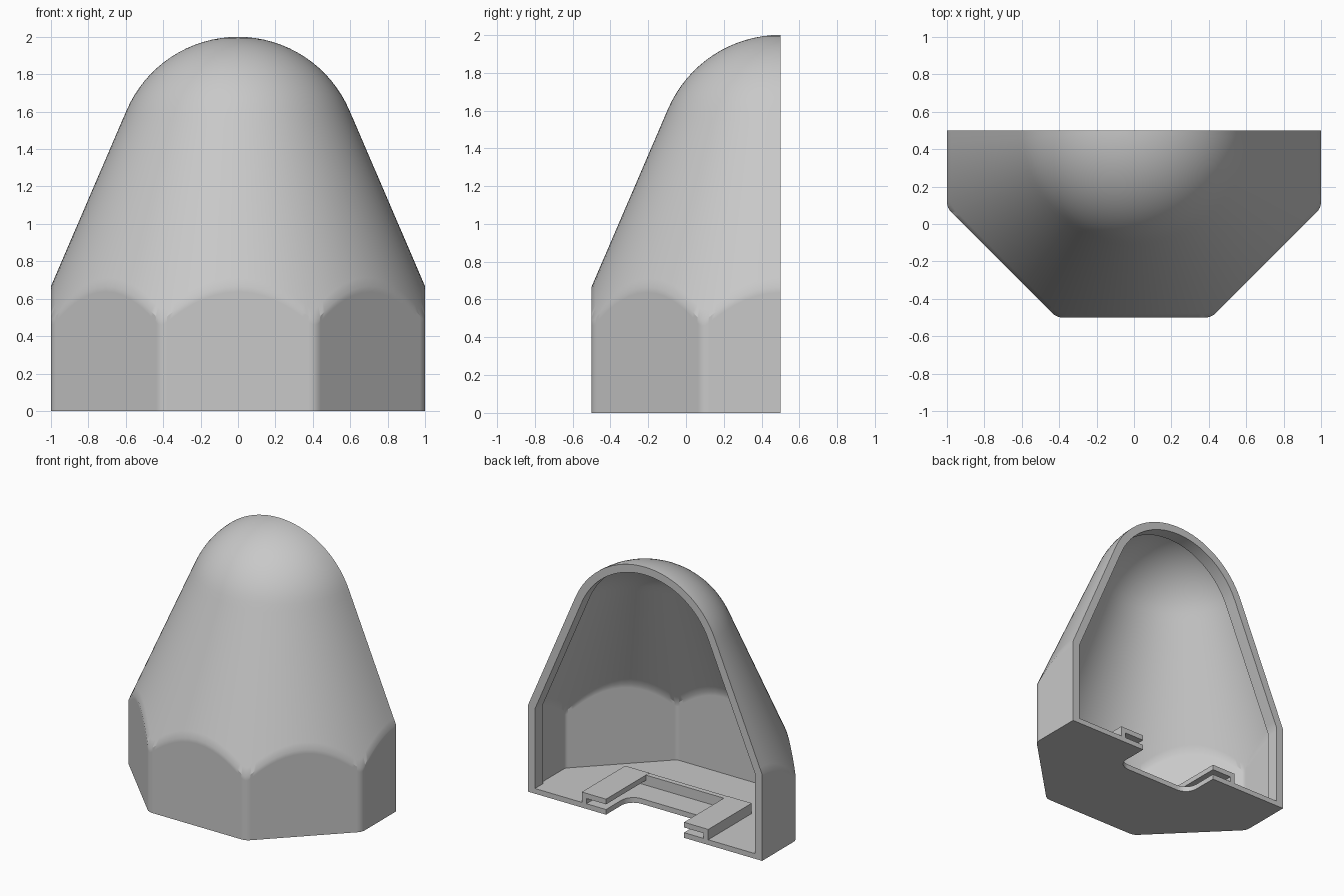
import bpy, bmesh
from math import pi, sin, cos, tan, atan2, asin, sqrt, radians

cube = bpy.data.objects.get("Cube")
if cube:
    bpy.data.objects.remove(cube)

AXIS_Y = 0.5              # the half shell is turned around this axis
WALL, LIP = 0.04, 0.06    # wall and rim thickness
FLOOR = 0.04
NX, NZ = 0.919, 0.395     # normal of the cone slope
DOME_Z, DOME_R = 1.352, 0.648
EIGHTH = pi / 8

grey = bpy.data.materials.new("plain_grey")
grey.use_nodes = True
grey.diffuse_color = (0.58, 0.58, 0.58, 1)
grey.node_tree.nodes["Principled BSDF"].inputs["Base Color"].default_value = grey.diffuse_color


def finish(name, bm):
    bmesh.ops.remove_doubles(bm, verts=bm.verts, dist=1e-5)
    bmesh.ops.recalc_face_normals(bm, faces=bm.faces)
    mesh = bpy.data.meshes.new(name)
    bm.to_mesh(mesh)
    bm.free()
    mesh.materials.append(grey)
    obj = bpy.data.objects.new(name, mesh)
    bpy.context.collection.objects.link(obj)
    bpy.ops.object.select_all(action='DESELECT')
    obj.select_set(True)
    bpy.context.view_layer.objects.active = obj
    bpy.ops.object.shade_smooth_by_angle(angle=radians(30))
    return obj


def octagon(t):
    """Half of a round-cornered octagon, inset by t, as (angle, radius) pairs."""
    fillet = 0.08 - t
    d = (1 - 0.08) / cos(EIGHTH)
    edge = atan2(fillet * sin(EIGHTH), d + fillet * cos(EIGHTH))
    flat = [edge + (EIGHTH - edge) * (i / 10) ** 2 for i in range(10, -1, -1)]
    offsets = [-f for f in flat] + [edge * i / 2 for i in (-1, 0, 1)] + flat[::-1]
    out = []
    for k in range(4):
        corner = pi + EIGHTH + k * pi / 4
        for i, o in enumerate(offsets):
            if k and i == 0:
                continue
            if abs(o) < edge:
                rho = d * cos(o) + sqrt(fillet ** 2 - (d * sin(o)) ** 2)
            else:
                rho = (1 - t) / cos(EIGHTH - abs(o))
            out.append((corner + o, rho))
    return out


def column(angle, rho, t, z0=0.0):
    """Points up the wall, the cone and the dome at one angle."""
    def slope(r):
        return (NX + NZ * 2 / 3 - t - NX * r) / NZ
    ball = DOME_R - t
    tangent = ball * NX
    top = slope(rho)
    rows = [(rho, z0), (rho, top * 0.5), (rho, top - 0.03)]
    rows += [(rho + (tangent - rho) * u, slope(rho + (tangent - rho) * u))
             for u in (0, 0.05, 0.3, 0.65, 0.95)]
    start = asin(NZ)
    for i in range(17):
        a = start + (pi / 2 - start) * i / 16
        rows.append((ball * cos(a), DOME_Z + ball * sin(a)))
    return [(r * cos(angle), AXIS_Y + r * sin(angle), z) for r, z in rows]


def skin(bm, lines):
    """Quads between neighbouring lines of points."""
    grid = [[bm.verts.new(p) for p in line] for line in lines]
    for a, b in zip(grid, grid[1:]):
        for i in range(len(a) - 1):
            bm.faces.new((a[i], a[i + 1], b[i + 1], b[i]))


# Outer and inner skins, joined along the open back and the bottom
bm = bmesh.new()
outer = [column(a, r, 0) for a, r in octagon(0)]
inner = [column(a, r, WALL) for a, r in octagon(WALL)]
skin(bm, outer)
skin(bm, inner)
for end in (0, -1):
    skin(bm, [outer[end], inner[end]])
skin(bm, [[c[0] for c in outer], [c[0] for c in inner]])
finish("shell", bm)


# Thicker lip around the open back
def arch(t, y):
    rho = 1 - t
    left, right = column(pi, rho, t, 0.02), column(2 * pi, rho, t, 0.02)
    return [(x, y, z) for x, _, z in left + right[-2::-1]]


bm = bmesh.new()
front_y = AXIS_Y - 0.1
skin(bm, [arch(WALL, AXIS_Y), arch(LIP, AXIS_Y), arch(LIP, front_y),
          arch(WALL, front_y), arch(WALL, AXIS_Y)])
finish("back_lip", bm)

# Floor with a round-cornered notch in the back edge
bm = bmesh.new()
outline = [(r * cos(a), AXIS_Y + r * sin(a)) for a, r in octagon(WALL)]
half, depth, rad = 0.333, 0.29, 0.1
notch = [(half, AXIS_Y)]
for i in range(9):
    a = -pi / 2 * i / 8
    notch.append((half - rad + rad * cos(a), AXIS_Y - depth + rad + rad * sin(a)))
notch += [(-x, y) for x, y in notch[::-1]]
face = bm.faces.new([bm.verts.new((x, y, 0)) for x, y in outline + notch])
lifted = bmesh.ops.extrude_face_region(bm, geom=[face])["geom"]
for v in lifted:
    if isinstance(v, bmesh.types.BMVert):
        v.co.z = FLOOR
# keep the underside closed after the extrusion
if not face.is_valid or sum(abs(v.co.z) < 1e-6 for v in face.verts) == 0:
    bm.faces.new([e for e in bm.verts if abs(e.co.z) < 1e-6])
finish("floor", bm)


def box(name, x0, x1, y0, y1, z0, z1):
    bm = bmesh.new()
    bmesh.ops.create_cube(bm, size=1)
    for v in bm.verts:
        v.co.x = x1 if v.co.x > 0 else x0
        v.co.y = y1 if v.co.y > 0 else y0
        v.co.z = z1 if v.co.z > 0 else z0
    finish(name, bm)


# Slide-in rails: upright, overhanging plate, and a stop bar joining them
RAIL_END, RAIL_TOP = -0.03, 0.12
for side, s in (("left", 1), ("right", -1)):
    x_out, x_leg, x_in = s * 0.54, s * 0.5, s * 0.333
    box(side + "_rail_leg", min(x_out, x_leg), max(x_out, x_leg),
        RAIL_END, AXIS_Y, 0.03, 0.085)
    box(side + "_rail_plate", min(x_out, x_in), max(x_out, x_in),
        RAIL_END, AXIS_Y, 0.08, RAIL_TOP)
box("rail_stop", -0.5, 0.5, RAIL_END, RAIL_END + 0.04, 0.03, RAIL_TOP - 0.002)
